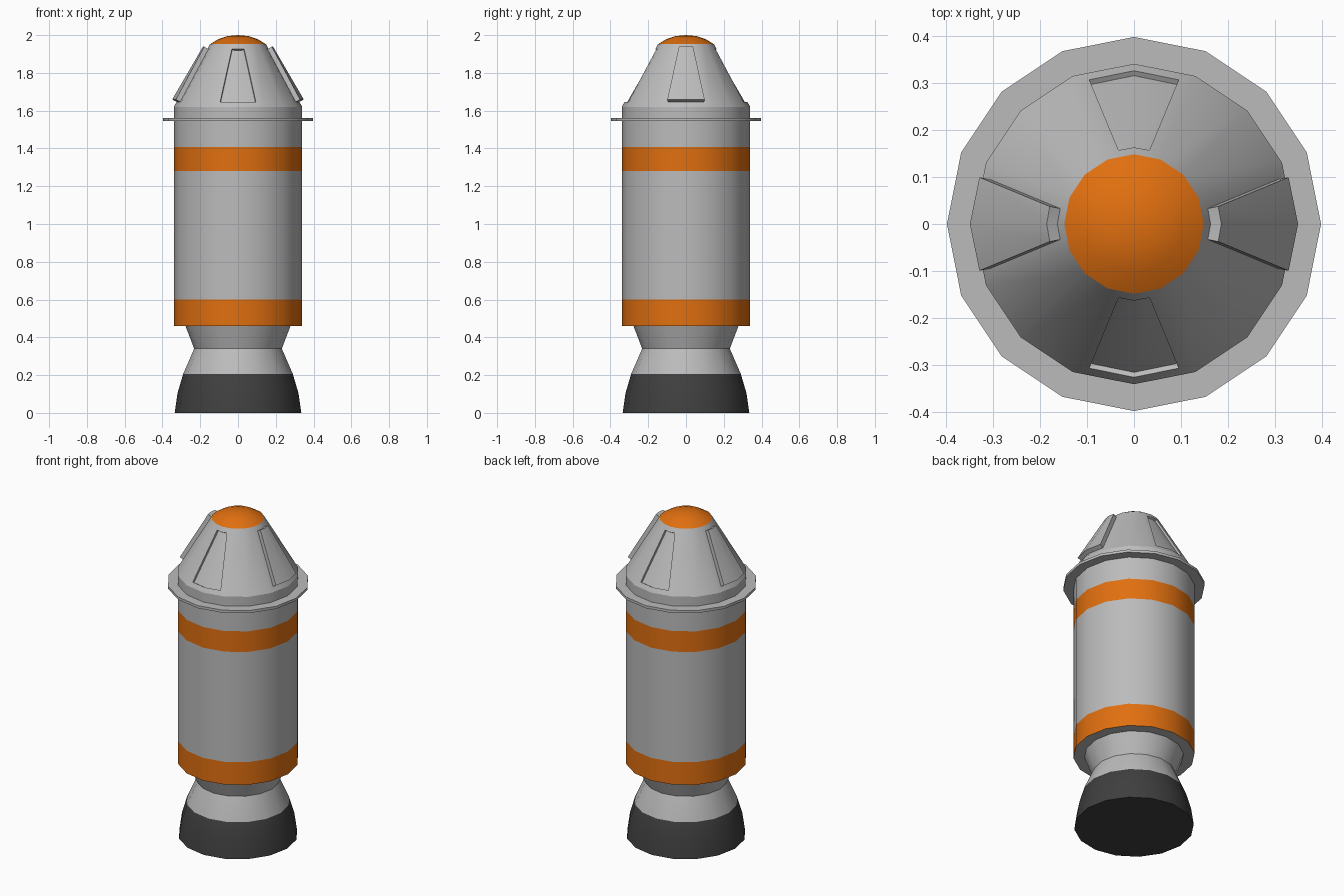
import bpy, bmesh, math

if "Cube" in bpy.data.objects:
    bpy.data.objects.remove(bpy.data.objects["Cube"])

SIDES = 16


def material(name, rgb):
    m = bpy.data.materials.new(name)
    m.diffuse_color = (*rgb, 1)
    m.use_nodes = True
    m.node_tree.nodes["Principled BSDF"].inputs["Base Color"].default_value = m.diffuse_color
    return m


GREY = material("light grey", (0.50, 0.50, 0.50))
ORANGE = material("orange", (0.75, 0.16, 0.005))
DARK = material("dark grey", (0.05, 0.05, 0.05))


def lathe(name, profile, mats, rule=None, closed=False, edit=None):
    """Revolve (radius, z) points, listed bottom to top on the outside, into a 16-sided solid."""
    bm = bmesh.new()
    rings = []
    for r, z in profile:
        if r == 0:
            rings.append([bm.verts.new((0, 0, z))] * SIDES)
        else:
            rings.append([bm.verts.new((r * math.cos(a), r * math.sin(a), z))
                          for a in (math.tau * i / SIDES for i in range(SIDES))])
    pairs = list(zip(rings, rings[1:]))
    if closed:
        pairs.append((rings[-1], rings[0]))
    for low, high in pairs:
        for i in range(SIDES):
            j = (i + 1) % SIDES
            bm.faces.new(list(dict.fromkeys((low[i], low[j], high[j], high[i]))))
    if not closed:
        for ring, flip in ((rings[0], True), (rings[-1], False)):
            if ring[0] is not ring[1]:
                bm.faces.new(ring[::-1] if flip else ring)
    bmesh.ops.recalc_face_normals(bm, faces=bm.faces)
    if edit:
        edit(bm)
    if rule:
        for f in bm.faces:
            f.material_index = rule(f.calc_center_median().z)
    mesh = bpy.data.meshes.new(name)
    bm.to_mesh(mesh)
    bm.free()
    for m in mats:
        mesh.materials.append(m)
    ob = bpy.data.objects.new(name, mesh)
    bpy.context.collection.objects.link(ob)
    bpy.ops.object.select_all(action='DESELECT')
    ob.select_set(True)
    bpy.context.view_layer.objects.active = ob
    bpy.ops.object.shade_smooth_by_angle(angle=math.radians(25))
    return ob


def nose_panels(bm):
    """Raised panels on the two x sides, sunken panels on the two y sides."""
    bm.normal_update()
    for dx, dy, depth in ((1, 0, 0.026), (-1, 0, 0.026), (0, 1, -0.012), (0, -1, -0.012)):
        pair = []
        for f in bm.faces:
            c = f.calc_center_median()
            side = math.hypot(c.x, c.y)
            if side > 0.1 and abs(f.normal.z) < 0.9 and (c.x * dx + c.y * dy) / side > 0.97:
                pair.append(f)
        bmesh.ops.inset_region(bm, faces=pair, thickness=0.03, use_even_offset=True)
        bmesh.ops.inset_region(bm, faces=pair, thickness=0, depth=depth, use_even_offset=True)
        bm.normal_update()


# Engine bell, dark towards its mouth
lathe("engine_bell",
      [(0.335, 0), (0.32, 0.105), (0.29, 0.207), (0.232, 0.34)],
      [GREY, DARK], lambda z: 1 if z < 0.207 else 0)

# Flared collar between bell and hull
lathe("engine_collar", [(0.232, 0.34), (0.28, 0.465)], [GREY])

# Hull with two orange bands
lathe("hull",
      [(0.34, 0.46), (0.34, 0.60), (0.34, 1.28), (0.34, 1.407), (0.34, 1.62)],
      [GREY, ORANGE], lambda z: 1 if 0.461 < z < 0.60 or 1.28 < z < 1.407 else 0)

# Thin flange around the upper hull
lathe("flange", [(0.335, 1.546), (0.397, 1.546), (0.397, 1.562), (0.335, 1.562)],
      [GREY], closed=True)

# Nose cone with its four panels
lathe("nose_cone", [(0.34, 1.62), (0.148, 1.952)], [GREY], edit=nose_panels)

# Domed cap
lathe("nose_cap",
      [(0.148, 1.952), (0.105, 1.978), (0.055, 1.995), (0, 2.0)], [ORANGE])
